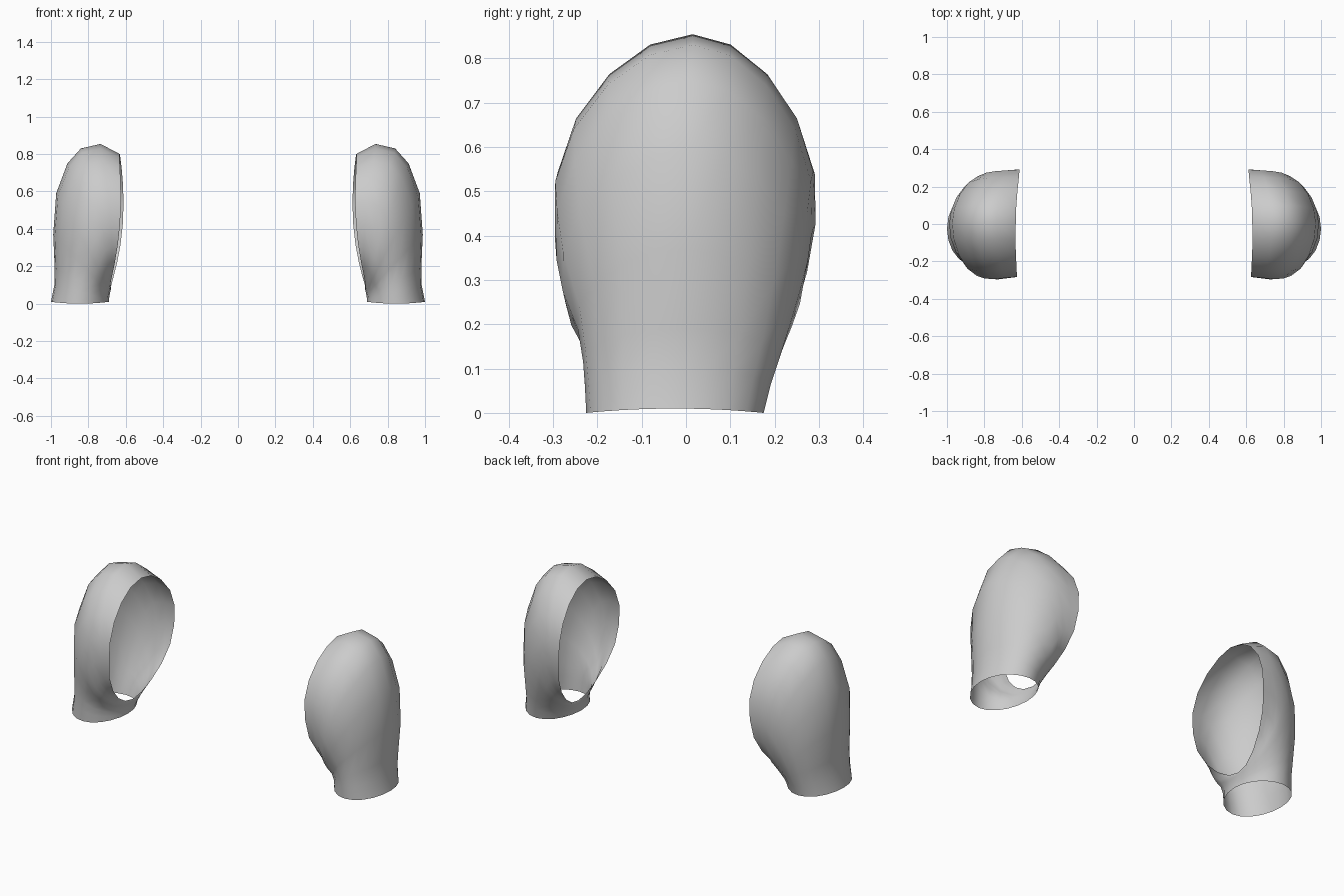
import bpy, bmesh, math

if "Cube" in bpy.data.objects:
    bpy.data.objects.remove(bpy.data.objects["Cube"])

# Each ring runs from the arm opening (first) to the torso opening (last):
# outer x,z | inner x,z | middle x,z | front y | back y | centre y
RINGS = [
    (1.000, .010, .690, .010, .845, .000, -.225, .175, -.025),
    (.982, .100, .690, .022, .835, .060, -.228, .190, -.020),
    (.980, .190, .688, .035, .825, .115, -.232, .208, -.010),
    (.988, .370, .686, .047, .810, .190, -.244, .232, .000),
    (.972, .590, .684, .058, .785, .275, -.278, .257, .005),
    (.912, .750, .682, .067, .750, .345, -.292, .275, .010),
    (.840, .830, .680, .074, .715, .400, -.296, .283, .015),
    (.735, .854, .682, .078, .665, .420, -.290, .288, .015),
    (.632, .800, .685, .082, .616, .425, -.284, .292, .012),
]
SEGMENTS = 20


def ring_point(ring, t, blend):
    ox, oz, ix, iz, mx, mz, front, back, cy = ring
    c, s = math.cos(t), math.sin(t)
    # quadratic through outer, middle and inner points
    x = mx + c * (ox - ix) / 2 + c * c * ((ox + ix) / 2 - mx)
    z = mz + c * (oz - iz) / 2 + c * c * ((oz + iz) / 2 - mz)
    x += 0.015 * blend * max(0, -s)
    # fuller above the middle, pinched below it
    swell = 0.17 * c * s * s if c > 0 else -0.22 * c * c
    s *= 1 + swell * min(1, 2 * blend)
    y = cy + (s * (back - cy) if s > 0 else -s * (front - cy))
    return x, y, z


def shoulder_sleeve(name, side):
    bm = bmesh.new()
    loops = []
    for k, ring in enumerate(RINGS):
        blend = k / (len(RINGS) - 1)
        pts = [ring_point(ring, 2 * math.pi * i / SEGMENTS, blend)
               for i in range(SEGMENTS)]
        loops.append([bm.verts.new((side * x, y, z)) for x, y, z in pts])
    for a, b in zip(loops, loops[1:]):
        for i in range(SEGMENTS):
            j = (i + 1) % SEGMENTS
            quad = (a[i], a[j], b[j], b[i])
            bm.faces.new(quad if side > 0 else quad[::-1])
    mesh = bpy.data.meshes.new(name)
    bm.to_mesh(mesh)
    bm.free()
    obj = bpy.data.objects.new(name, mesh)
    bpy.context.collection.objects.link(obj)
    bpy.ops.object.select_all(action='DESELECT')
    obj.select_set(True)
    bpy.context.view_layer.objects.active = obj
    bpy.ops.object.shade_smooth_by_angle(angle=math.radians(40))


# Mirrored pair of open shoulder shells
shoulder_sleeve("right_shoulder_sleeve", 1)
shoulder_sleeve("left_shoulder_sleeve", -1)
